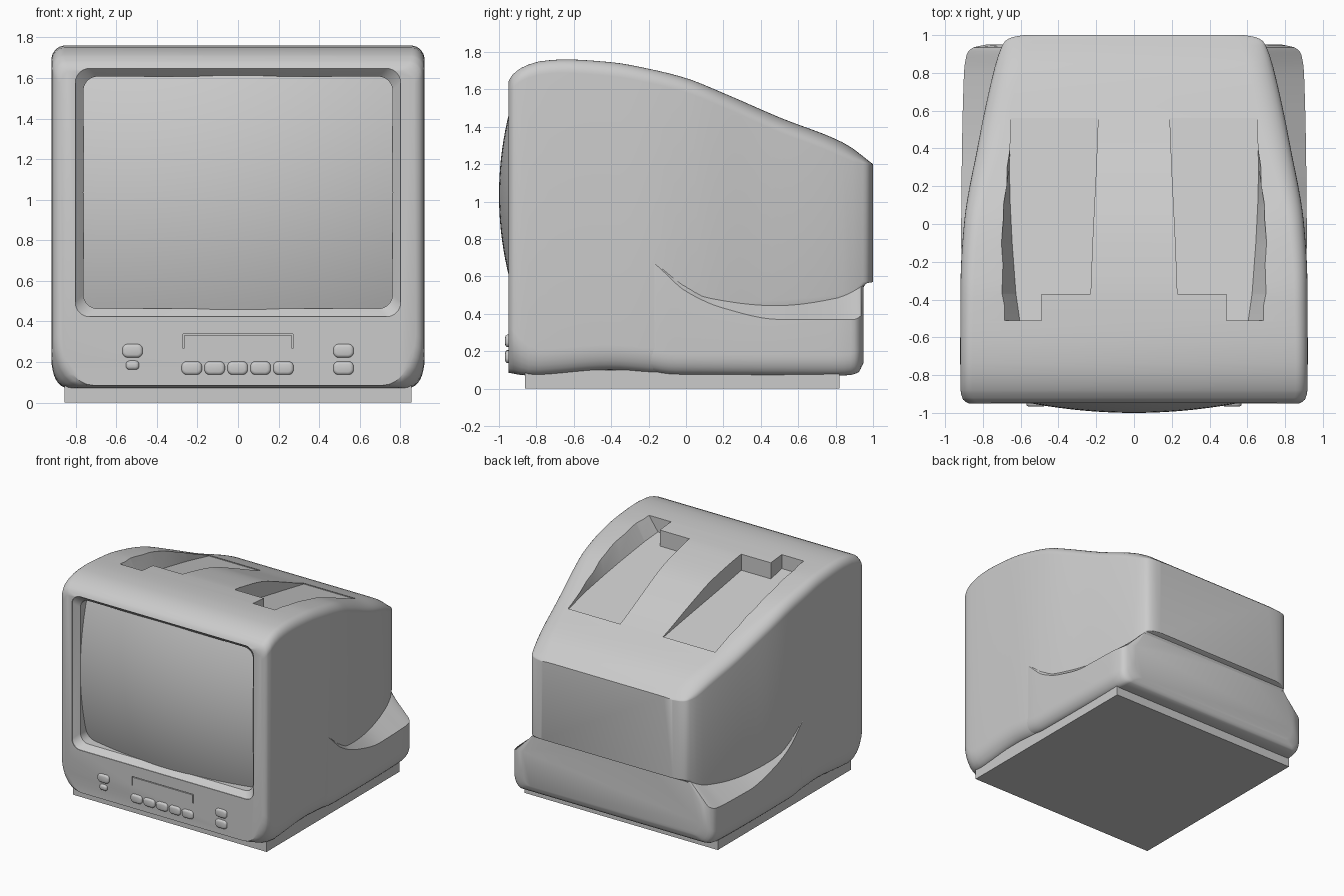
import bpy, bmesh, math

if "Cube" in bpy.data.objects:
    bpy.data.objects.remove(bpy.data.objects["Cube"])


def curve(keys):
    """Smooth monotone interpolation through (y, value) keys."""
    n = len(keys)
    d = [(keys[i + 1][1] - keys[i][1]) / (keys[i + 1][0] - keys[i][0]) for i in range(n - 1)]
    t = [d[0]] + [0 if a * b <= 0 else 2 * a * b / (a + b) for a, b in zip(d, d[1:])] + [d[-1]]

    def f(y):
        if y <= keys[0][0]:
            return keys[0][1]
        for i in range(n - 1):
            (y0, a), (y1, b) = keys[i], keys[i + 1]
            if y <= y1:
                h = y1 - y0
                s = (y - y0) / h
                return (a * (1 + 2 * s) * (1 - s) ** 2 + t[i] * h * s * (1 - s) ** 2
                        + b * s * s * (3 - 2 * s) + t[i + 1] * h * s * s * (s - 1))
        return keys[-1][1]
    return f


def loft(name, stations):
    """Closed skin through (y, [(x, z), ...]) rings."""
    bm = bmesh.new()
    rings = [[bm.verts.new((x, y, z)) for x, z in ring] for y, ring in stations]
    n = len(rings[0])
    for a, b in zip(rings, rings[1:]):
        for i in range(n):
            j = (i + 1) % n
            bm.faces.new((a[i], a[j], b[j], b[i]))
    bm.faces.new(rings[0])
    bm.faces.new(rings[-1])
    bmesh.ops.recalc_face_normals(bm, faces=bm.faces)
    return finish(name, bm)


def finish(name, bm):
    me = bpy.data.meshes.new(name)
    bm.to_mesh(me)
    bm.free()
    ob = bpy.data.objects.new(name, me)
    bpy.context.collection.objects.link(ob)
    return ob


def select(ob):
    bpy.ops.object.select_all(action='DESELECT')
    ob.select_set(True)
    bpy.context.view_layer.objects.active = ob


def smooth(ob, angle=30):
    select(ob)
    bpy.ops.object.shade_smooth_by_angle(angle=math.radians(angle))


def arc(cx, cz, rx, rz, a0, n=7):
    """Quarter ellipse, clockwise from angle a0."""
    return [(cx + rx * math.cos(math.radians(a0 - 90 * k / n)),
             cz + rz * math.sin(math.radians(a0 - 90 * k / n))) for k in range(n + 1)]


def mirror(half):
    return half + [(-x, z) for x, z in reversed(half)]


def rounded(cx, cz, w, h, r):
    half = arc(w - r, h - r, r, r, 90) + arc(w - r, r - h, r, r, 0)
    return [(cx + x, cz + z) for x, z in mirror(half)]


def samples(y0, y1, extra, n=36):
    ys = {round(y0 + (y1 - y0) * i / n, 3) for i in range(n + 1)}
    return sorted(ys | set(extra))


# main housing: sections along y
W = curve([(-.95, .875), (-.93, .905), (-.88, .918), (-.7, .92), (-.3, .918), (0, .90),
           (.4, .83), (.8, .745), (.93, .705), (.97, .68), (.99, .64), (1, .58)])
ZT = curve([(-.95, 1.64), (-.93, 1.675), (-.87, 1.72), (-.78, 1.75), (-.65, 1.76), (-.4, 1.745),
            (-.2, 1.71), (0, 1.66), (.2, 1.58), (.5, 1.45), (.85, 1.31), (1, 1.2)])
ZB = curve([(-.95, .085), (-.85, .07), (-.4, .10), (-.1, .08), (.1, .3), (.9, .4), (.96, .56), (1, .57)])
RXT = curve([(-.95, .06), (0, .08), (.5, .13), (1, .14)])
RZT = curve([(-.95, .07), (.85, .08), (1, .008)])
RXB = curve([(-.95, .16), (-.8, .08), (.9, .08), (.96, .01)])
RZB = curve([(-.95, .25), (-.8, .14), (.9, .12), (.96, .01)])


def housing_ring(y):
    w, zt, zb = W(y), ZT(y), ZB(y)
    a, b, c, d = RXT(y), RZT(y), RXB(y), RZB(y)
    return mirror(arc(w - a, zt - b, a, b, 90) + arc(w - c, zb + d, c, d, 0))


ys = samples(-.95, 1, (-.94, -.93, -.92, -.88, .96, .97, .98, .99, .995))
housing = loft("housing", [(y, housing_ring(y)) for y in ys])

# cutters: screen opening, top grip recesses, flap outline
cutters = [loft("screen_cutter", [(y, rounded(0, 1.035, w, w - .19, .07)) for y, w in
                                  ((-1.1, .802), (-.945, .802), (-.90, .762), (-.72, .762))])]
for s in (-1, 1):
    st = []
    for y, xo, xi, slant in ((-.51, .68, .49, .075), (-.371, .69, .49, .065), (-.37, .69, .23, .065),
                             (-.1, .695, .22, .05), (.1, .69, .21, .035), (.3, .675, .2, .015),
                             (.56, .65, .19, 0)):
        floor = 1.64 - .208 * (y + .5)
        top = ZT(y) + .1
        st.append((y, [(s * (xo + slant), top), (s * xi, top), (s * xi, floor), (s * (xo - slant), floor)]))
    cutters.append(loft("grip_cutter", st))
for cx, cz, w, h in ((0, .334, .27, .003), (-.268, .30, .003, .034), (.268, .30, .003, .034)):
    cutters.append(loft("flap_cutter", [(y, [(cx - w, cz - h), (cx + w, cz - h), (cx + w, cz + h), (cx - w, cz + h)])
                                        for y in (-1, -.94)]))
select(housing)
for c in cutters:
    m = housing.modifiers.new("cut", 'BOOLEAN')
    m.object, m.operation, m.solver = c, 'DIFFERENCE', 'EXACT'
    bpy.ops.object.modifier_apply(modifier=m.name)
for c in cutters:
    bpy.data.objects.remove(c)
smooth(housing)

# lower rear shell with the sweeping side ledge
WO = curve([(-.3, .905), (-.1, .915), (.3, .912), (.8, .90), (.9, .885), (.935, .85), (.95, .78)])
ZO = curve([(-.3, .73), (-.2, .69), (0, .52), (.2, .43), (.5, .37), (.9, .37), (.95, .40)])
ZI = curve([(-.3, .75), (-.2, .71), (0, .56), (.1, .5), (.5, .45), (.8, .49), (.95, .56)])
LB = curve([(-.3, .115), (-.05, .075), (.85, .07), (.92, .085), (.95, .14)])


def shell_ring(y):
    wi, wo, zb = W(y) - .012, WO(y), LB(y)
    return mirror([(wi * .5, ZI(y)), (wi, ZI(y)), (wo, ZO(y))] + arc(wo - .07, zb + .11, .07, .11, 0))


shell = loft("rear_lower_shell", [(y, shell_ring(y)) for y in samples(-.3, .95, (.9, .925, .935, .944))])
smooth(shell)

# bulging picture tube
bm = bmesh.new()
bmesh.ops.create_grid(bm, x_segments=28, y_segments=24, size=1)
for v in bm.verts:
    x, z = v.co.x * .775, v.co.y * .595
    v.co = (x, -1 + .17 * x * x + .28 * z * z, 1.035 + z)
bmesh.ops.recalc_face_normals(bm, faces=bm.faces)
if sum(f.normal.y for f in bm.faces) > 0:
    bmesh.ops.reverse_faces(bm, faces=bm.faces)
smooth(finish("screen", bm))

# front buttons
buttons = [(-.228 + .113 * i, .17, .05, .033) for i in range(5)]
buttons += [(-.52, .255, .05, .033), (.52, .255, .05, .033), (.52, .17, .05, .033), (-.52, .184, .032, .022)]
for x, z, w, h in buttons:
    smooth(loft("button", [(y, rounded(x, z, w - d, h - d, (h - d) * .8))
                           for y, d in ((-.93, 0), (-.957, 0), (-.964, .005), (-.967, .014))]), 50)

# foot plinth
loft("plinth", [(y, [(-.855, 0), (.855, 0), (.855, .1), (-.855, .1)]) for y in (-.86, .82)])
